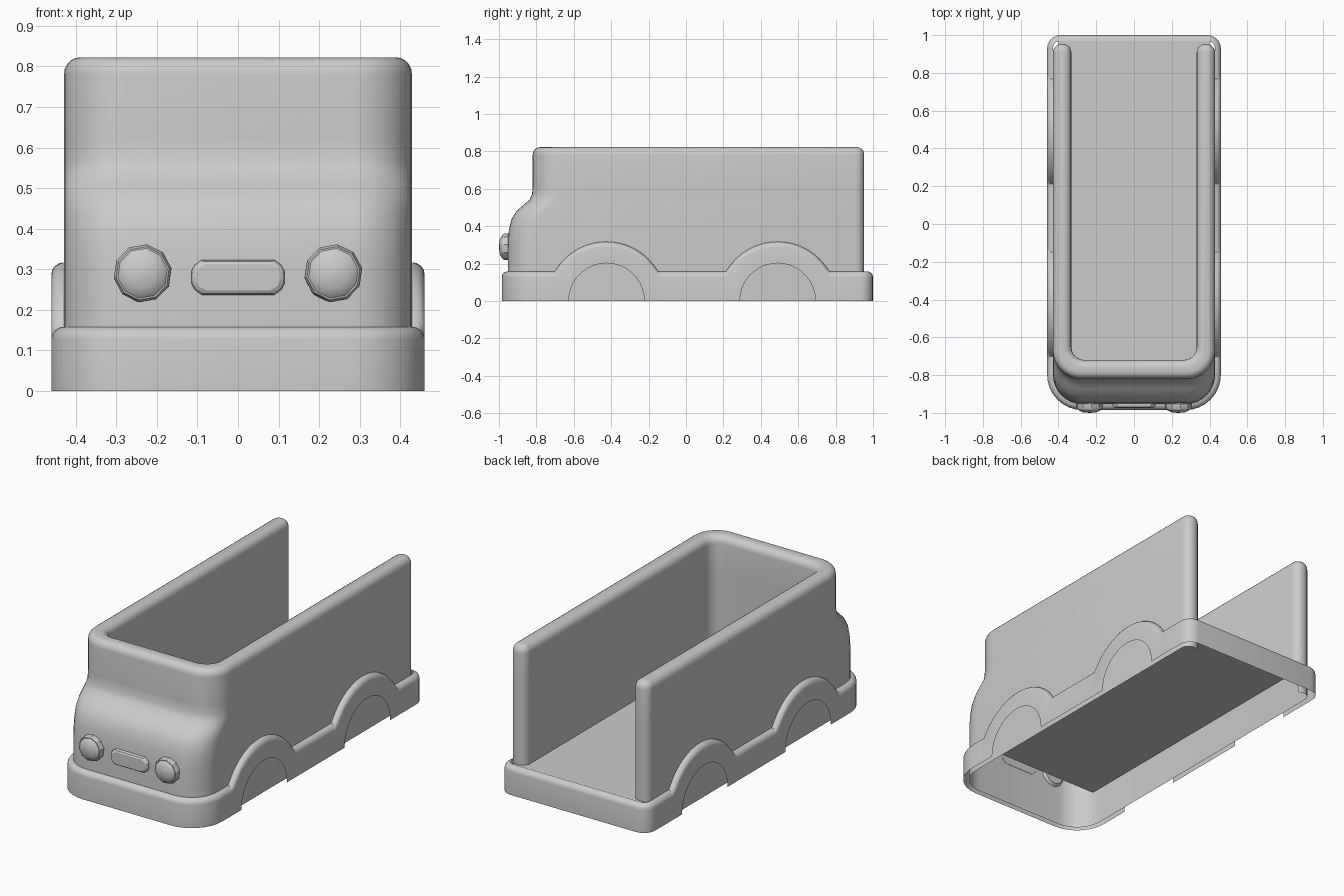
import bpy, bmesh, math
from mathutils import Vector, Matrix

cube = bpy.data.objects.get("Cube")
if cube:
    bpy.data.objects.remove(cube, do_unlink=True)

grey = bpy.data.materials.new("plain grey")
grey.use_nodes = True
tone = (0.6, 0.6, 0.6, 1)
grey.diffuse_color = tone
grey.node_tree.nodes["Principled BSDF"].inputs["Base Color"].default_value = tone


def finish(name, bm, angle=35):
    bmesh.ops.remove_doubles(bm, verts=bm.verts, dist=0.0005)
    bmesh.ops.recalc_face_normals(bm, faces=bm.faces)
    mesh = bpy.data.meshes.new(name)
    bm.to_mesh(mesh)
    bm.free()
    mesh.materials.append(grey)
    ob = bpy.data.objects.new(name, mesh)
    bpy.context.collection.objects.link(ob)
    bpy.ops.object.select_all(action='DESELECT')
    ob.select_set(True)
    bpy.context.view_layer.objects.active = ob
    bpy.ops.object.shade_smooth_by_angle(angle=math.radians(angle))


def loft(bm, rings):
    """Join closed rings of equal length with quads."""
    rows = [[bm.verts.new(p) for p in ring] for ring in rings]
    n = len(rows[0])
    for a, b in zip(rows, rows[1:]):
        for i in range(n):
            j = (i + 1) % n
            bm.faces.new((a[i], a[j], b[j], b[i]))
    return rows


def arc(cx, cy, r, start, end, steps=8):
    return [(cx + r * math.cos(math.radians(start + (end - start) * i / steps)),
             cy + r * math.sin(math.radians(start + (end - start) * i / steps)))
            for i in range(steps + 1)]


def inset(plan, d):
    """Move a counter-clockwise outline inwards by d."""
    out = []
    for i, p in enumerate(plan):
        p = Vector(p)
        a = (p - Vector(plan[i - 1])).normalized()
        b = (Vector(plan[(i + 1) % len(plan)]) - p).normalized()
        t = (a + b).normalized()
        out.append(p + Vector((-t.y, t.x)) * d / max(0.5, t.dot(a)))
    return out


def slab(name, y0, y1, z0, z1, width):
    bm = bmesh.new()
    place = Matrix.Translation((0, (y0 + y1) / 2, (z0 + z1) / 2))
    bmesh.ops.create_cube(bm, size=1, matrix=place
                          @ Matrix.Diagonal((width, y1 - y0, z1 - z0, 1)))
    finish(name, bm)


# Body shell: U-shaped plan, with a nose that swells lower down, open below
W, INNER, BACK = 0.429, 0.332, 0.953


def body_plan(front, r):
    c = 0.045
    half = [(0, front)] + arc(W - r, front + r, r, -90, 0)
    half += [(W, BACK - c)] + arc(W - c, BACK - c, c, 0, 90, 5)[1:]
    half += arc(INNER + c, BACK - c, c, 90, 180, 5)
    half += [(INNER, -0.65)] + arc(INNER - 0.07, -0.65, 0.07, 0, -90, 5)[1:]
    half += [(0, -0.72)]
    return half + [(-x, y) for x, y in reversed(half[1:-1])]


def is_inner(x, y):
    return abs(x) < INNER + 0.01 and y > -0.725


nose = [(0, -0.953, 0.155), (0.3, -0.953, 0.155), (0.38, -0.947, 0.155),
        (0.44, -0.932, 0.155), (0.48, -0.907, 0.155), (0.51, -0.872, 0.15),
        (0.54, -0.837, 0.15), (0.57, -0.823, 0.15), (0.62, -0.82, 0.15),
        (0.78, -0.82, 0.15)]
rings = []
for z, front, r in nose:
    rings.append([(x, y, max(z, 0.14) if is_inner(x, y) else z)
                  for x, y in body_plan(front, r)])
top = body_plan(-0.82, 0.15)
for k in range(1, 6):
    a = math.radians(18 * k)
    rings.append([(p.x, p.y, 0.78 + 0.042 * math.sin(a))
                  for p in inset(top, 0.038 * (1 - math.cos(a)))])
bm = bmesh.new()
bm.faces.new(loft(bm, rings)[-1])
finish("body_shell", bm)

# Load floor and the strip that carries it to the rear edge
slab("load_floor", -0.745, 0.937, 0.125, 0.155, 0.68)
slab("rear_ledge", 0.937, 0.97, 0.125, 0.155, 0.8)

# Skirt: thin sheet around the base, rising over the wheel arches
WHEELS, OPENING, FENDER, SKIRT = (-0.425, 0.49), 0.202, 0.317, 0.158


def arch_height(y, r):
    return max(math.sqrt(max(0, r * r - (y - c) ** 2)) for c in WHEELS)


side_y = []
for c in WHEELS:
    side_y += [c + OPENING * math.cos(math.radians(a)) for a in range(0, 181, 10)]
    side_y += [c + s * d for s in (-1, 1) for d in (0.31, 0.295, 0.277, 0.26, 0.24, 0.222)]
side_y.sort()
HW, FRONT, REAR, RF, RB = 0.46, -0.985, 1.0, 0.187, 0.07
half = [(0, FRONT)] + arc(HW - RF, FRONT + RF, RF, -90, 0)
half += [(HW, y) for y in side_y if y > FRONT + RF + 0.005]
half += arc(HW - RB, REAR - RB, RB, 0, 90, 5) + [(0, REAR)]
plan = half + [(-x, y) for x, y in reversed(half[1:-1])]


def skirt_ring(d, drop, bottom=False):
    ring = []
    for (x, y), p in zip(plan, inset(plan, d)):
        side = abs(x) > HW - 0.001
        if bottom:
            z = arch_height(y, OPENING) if side else 0
        else:
            z = max(SKIRT, arch_height(y, FENDER) if side else 0) - drop
        ring.append((p.x, p.y, z))
    return ring


rings = [skirt_ring(0, 0, True), skirt_ring(0, 0.03)]
for k in range(1, 5):
    a = math.radians(22.5 * k)
    rings.append(skirt_ring(0.0305 * (1 - math.cos(a)), 0.03 * (1 - math.sin(a))))
bm = bmesh.new()
loft(bm, rings)
finish("skirt", bm, 40)

# Headlamps: ten-sided turned shapes with a fine raised ring
lamp = [(0.06, -0.94), (0.072, -0.953), (0.072, -0.967), (0.066, -0.982),
        (0.062, -0.982), (0.056, -0.988), (0.035, -0.997), (0.001, -1.0)]
for name, x0 in (("left_headlamp", 0.235), ("right_headlamp", -0.235)):
    bm = bmesh.new()
    turn = [math.radians(36 * i + 10) for i in range(10)]
    rows = loft(bm, [[(x0 + r * math.cos(a), y, 0.29 + r * math.sin(a)) for a in turn]
                     for r, y in lamp])
    bm.faces.new(rows[0])
    bm.faces.new(rows[-1])
    finish(name, bm, 30)

# Long rounded plate between the lamps
bm = bmesh.new()
shape = [(0.09, -0.043), (0.107, -0.03), (0.115, -0.015),
         (0.115, 0.015), (0.107, 0.03), (0.09, 0.043)]
shape += [(-x, -z) for x, z in shape]
rows = loft(bm, [[(x - math.copysign(d, x), y, 0.28 + z * (1 - d * 20)) for x, z in shape]
                 for d, y in ((0, -0.951), (0, -0.96), (0.004, -0.968), (0.012, -0.973))])
bm.faces.new(rows[-1])
finish("front_plate", bm, 25)
